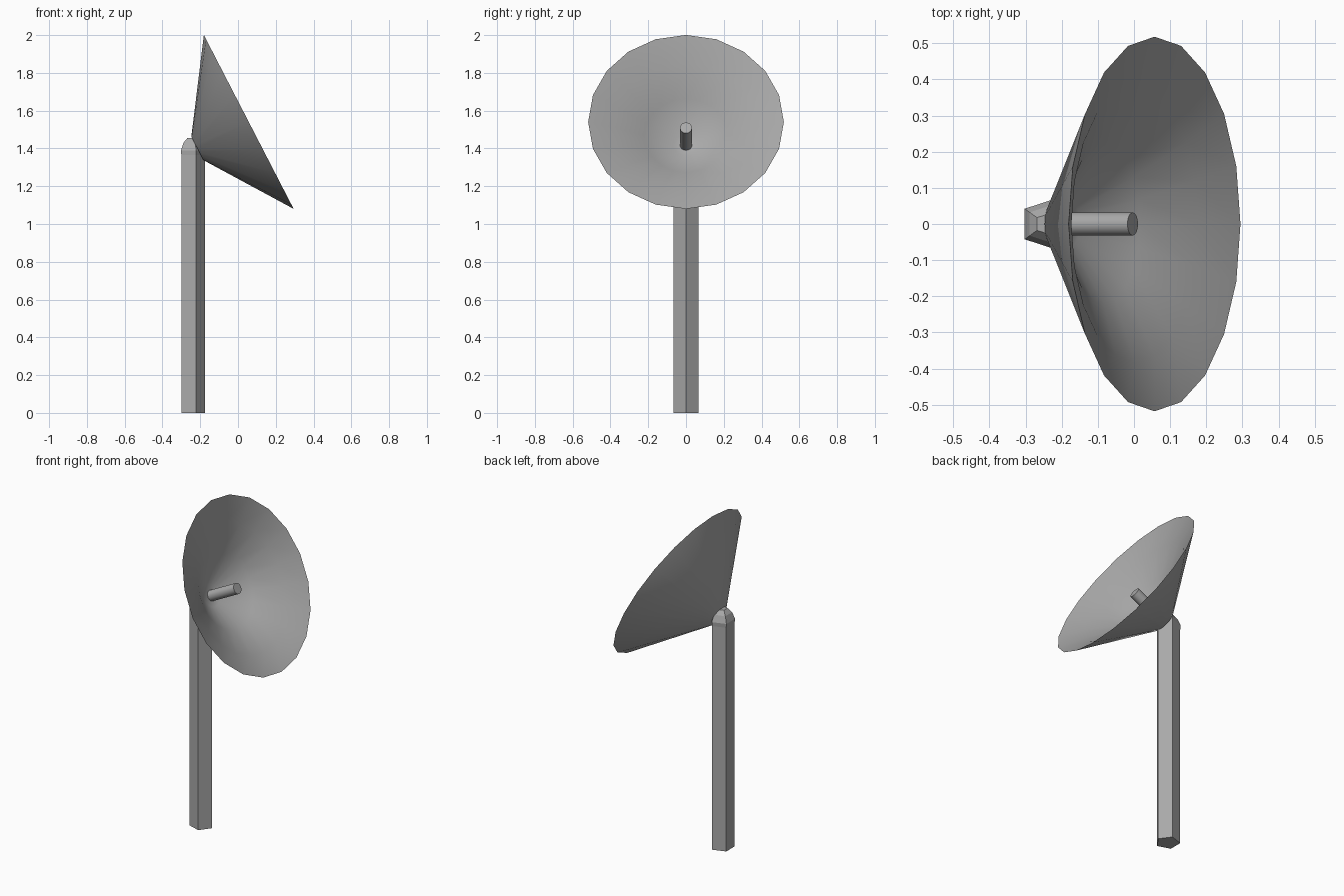
import bpy, bmesh, math
from mathutils import Matrix, Vector

cube = bpy.data.objects.get("Cube")
if cube:
    bpy.data.objects.remove(cube, do_unlink=True)

grey = bpy.data.materials.new("mid_grey")
grey.use_nodes = True
colour = (0.40, 0.40, 0.40, 1)
grey.diffuse_color = colour
grey.node_tree.nodes["Principled BSDF"].inputs["Base Color"].default_value = colour


def lathe(name, profile, sides, matrix, smooth=None):
    """Revolve (radius, height) points about local z; flat ends are capped."""
    bm = bmesh.new()
    rings = []
    for r, h in profile:
        rings.append([bm.verts.new((r * math.cos(2 * math.pi * i / sides),
                                    r * math.sin(2 * math.pi * i / sides), h))
                      for i in range(sides)])
    for a, b in zip(rings, rings[1:]):
        for i in range(sides):
            j = (i + 1) % sides
            bm.faces.new((a[i], a[j], b[j], b[i]))
    bm.faces.new(rings[0][::-1])
    bm.faces.new(rings[-1])
    bmesh.ops.recalc_face_normals(bm, faces=bm.faces)
    mesh = bpy.data.meshes.new(name)
    bm.to_mesh(mesh)
    bm.free()
    mesh.materials.append(grey)
    obj = bpy.data.objects.new(name, mesh)
    obj.matrix_world = matrix
    bpy.context.collection.objects.link(obj)
    if smooth:
        bpy.ops.object.select_all(action='DESELECT')
        obj.select_set(True)
        bpy.context.view_layer.objects.active = obj
        bpy.ops.object.shade_smooth_by_angle(angle=math.radians(smooth))
    return obj


# Five-sided mast with a corner towards +x
mast_at = Matrix.Translation((-0.244, 0, 0))
lathe("mast", [(0.069, 0), (0.069, 1.365)], 5, mast_at)

# Rounded cap on the mast
lathe("mast_cap", [(0.069, 1.365), (0.072, 1.39), (0.055, 1.43), (0.03, 1.455)],
      5, mast_at)

# Tilted frame shared by the dish and its feed: local z is the dish axis
axis = Vector((0.889, 0, 0.459)).normalized()
side = Vector((0, 1, 0))
down = side.cross(axis)
tilt = Matrix((down, side, axis)).transposed().to_4x4()
dish_at = Matrix.Translation((-0.215, 0, 1.40)) @ tilt

# Dish: conical back, thin rim and a slightly flared inside
lathe("dish", [(0.07, 0), (0.518, 0.306), (0.383, 0.245),
               (0.22, 0.148), (0.065, 0.04)], 20, dish_at, 40)

# Feed rod along the dish axis
lathe("feed_rod", [(0.032, 0.02), (0.032, 0.238)], 16, dish_at, 40)
